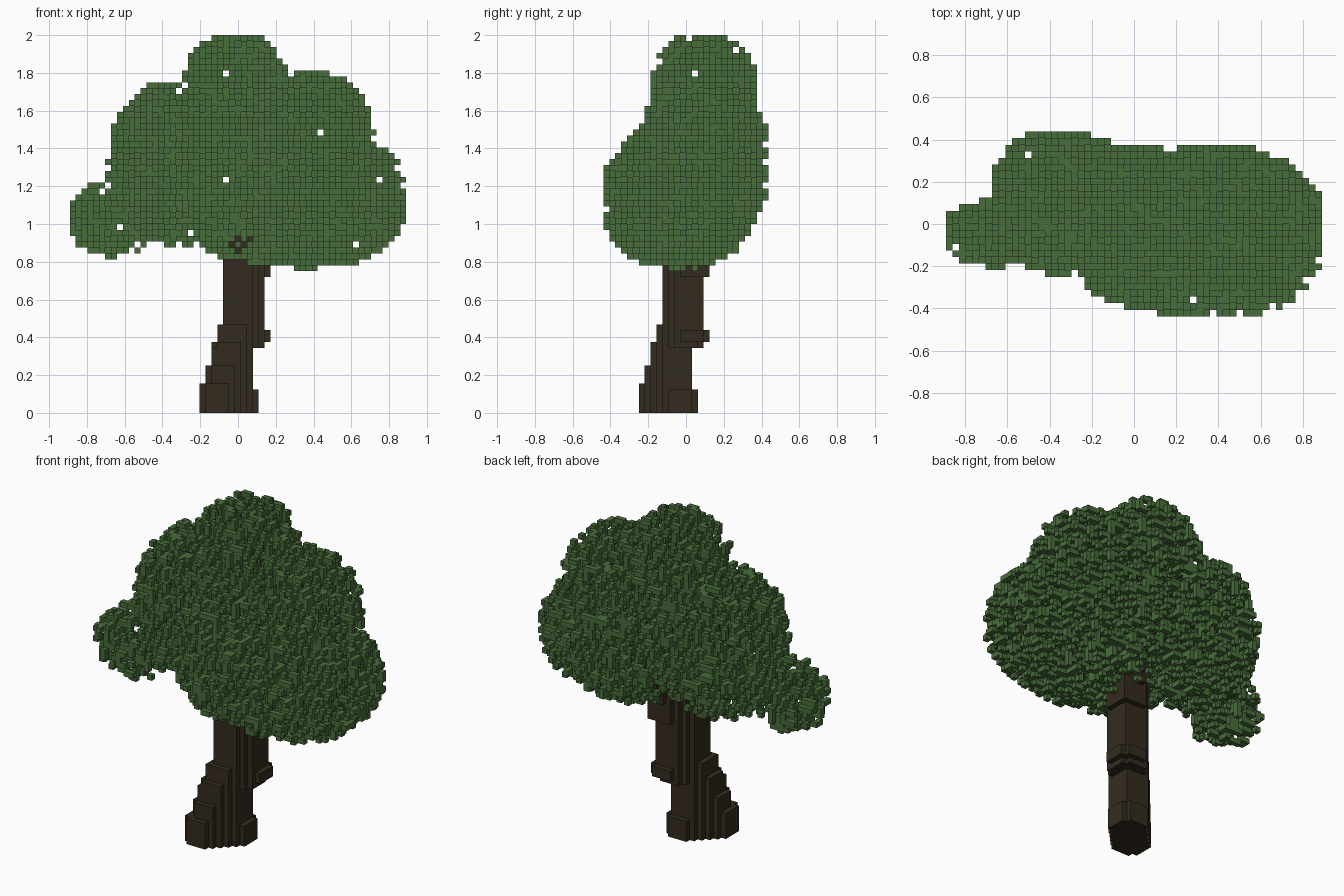
import bpy
import random

if "Cube" in bpy.data.objects:
    bpy.data.objects.remove(bpy.data.objects["Cube"])

random.seed(7)
H = 1 / 32  # voxel size
NX, NY, NZ = 57, 28, 64


def material(name, rgb):
    m = bpy.data.materials.new(name)
    m.diffuse_color = (*rgb, 1)
    m.use_nodes = True
    m.node_tree.nodes["Principled BSDF"].inputs["Base Color"].default_value = m.diffuse_color
    return m


def centre(c):
    return ((c[0] - (NX - 1) / 2) * H, (c[1] - (NY - 1) / 2) * H, (c[2] + 0.5) * H)


def cell(p):
    return (round(p[0] / H + (NX - 1) / 2), round(p[1] / H + (NY - 1) / 2), int(p[2] / H))


# Corner offsets of each cube side, keyed by outward direction
SIDES = {
    (1, 0, 0): ((1, 0, 0), (1, 1, 0), (1, 1, 1), (1, 0, 1)),
    (-1, 0, 0): ((0, 0, 0), (0, 0, 1), (0, 1, 1), (0, 1, 0)),
    (0, 1, 0): ((0, 1, 0), (0, 1, 1), (1, 1, 1), (1, 1, 0)),
    (0, -1, 0): ((0, 0, 0), (1, 0, 0), (1, 0, 1), (0, 0, 1)),
    (0, 0, 1): ((0, 0, 1), (1, 0, 1), (1, 1, 1), (0, 1, 1)),
    (0, 0, -1): ((0, 0, 0), (0, 1, 0), (1, 1, 0), (1, 0, 0)),
}


def voxel_object(name, cells, solid, mat):
    """Make cube faces wherever a cell borders empty space."""
    index, verts, faces = {}, [], []
    for c in sorted(cells):
        for d, corners in SIDES.items():
            if tuple(a + b for a, b in zip(c, d)) in solid:
                continue
            face = []
            for o in corners:
                k = tuple(a + b for a, b in zip(c, o))
                if k not in index:
                    index[k] = len(verts)
                    verts.append(((k[0] - NX / 2) * H, (k[1] - NY / 2) * H, k[2] * H))
                face.append(index[k])
            faces.append(face)
    mesh = bpy.data.meshes.new(name)
    mesh.from_pydata(verts, [], faces)
    mesh.materials.append(mat)
    bpy.context.collection.objects.link(bpy.data.objects.new(name, mesh))


# Trunk: stacked slabs (z from, z to, x min, x max, y min, y max),
# stretched along the diagonal it leans in and narrow across it
SLABS = [
    (0.00, 0.11, -0.20, 0.11, -0.25, 0.07),
    (0.11, 0.17, -0.20, 0.08, -0.25, 0.04),
    (0.17, 0.26, -0.17, 0.08, -0.22, 0.04),
    (0.26, 0.34, -0.14, 0.08, -0.19, 0.04),
    (0.34, 0.38, -0.14, 0.14, -0.18, 0.09),
    (0.38, 0.43, -0.12, 0.17, -0.16, 0.13),
    (0.43, 0.46, -0.12, 0.14, -0.16, 0.10),
    (0.46, 0.72, -0.08, 0.14, -0.13, 0.10),
    (0.72, 0.95, -0.08, 0.17, -0.13, 0.13),
]
trunk = set()
for i in range(NX):
    for j in range(NY):
        for k in range(NZ):
            x, y, z = centre((i, j, k))
            for z0, z1, x0, x1, y0, y1 in SLABS:
                if z0 <= z < z1 and x0 < x < x1 and y0 < y < y1:
                    u = (2 * x - x0 - x1) / (x1 - x0)
                    v = (2 * y - y0 - y1) / (y1 - y0)
                    if abs(x - y - 0.045) < 0.128 and abs(u + v) < 1.75:
                        trunk.add((i, j, k))

# Branches: one-voxel lines climbing into the leaves
branches = set()
for a, b in [((-0.05, -0.09, 0.80), (-0.19, -0.21, 1.06)),
             ((0.05, 0.10, 0.80), (0.06, 0.27, 1.15))]:
    for s in range(41):
        branches.add(cell([p + (q - p) * s / 40 for p, q in zip(a, b)]))
branches -= trunk

# Leaf clumps: centre and radii
CLUMPS = [
    ((0.37, -0.04, 1.13), (0.54, 0.41, 0.36)),   # right front
    ((-0.33, 0.11, 1.32), (0.35, 0.34, 0.43)),   # left back
    ((0.38, 0.07, 1.45), (0.33, 0.30, 0.36)),    # right upper
    ((-0.01, 0.09, 1.70), (0.28, 0.28, 0.31)),   # crown
    ((-0.67, -0.04, 1.03), (0.22, 0.17, 0.20)),  # low left
    ((0.04, -0.10, 1.16), (0.32, 0.29, 0.37)),   # front middle
    ((0.00, 0.07, 1.35), (0.40, 0.30, 0.40)),    # middle
]


def inside(p):
    return any(sum((abs(a - b) / (q + 0.01)) ** 2.2 for a, b, q in zip(p, c, r)) < 1
               for c, r in CLUMPS)


# Foliage: loosely scattered cubes filling the clumps
leaves = set()
for i in range(NX):
    for j in range(NY):
        for k in range(24, NZ):
            c = (i, j, k)
            if (c not in trunk and c not in branches and inside(centre(c))
                    and random.random() < 0.25):
                leaves.add(c)

bark = material("dark bark", (0.033, 0.024, 0.014))
green = material("leaf green", (0.064, 0.153, 0.043))
wood = trunk | branches
voxel_object("trunk", trunk, wood, bark)
voxel_object("branches", branches, wood, bark)
voxel_object("foliage", leaves, leaves, green)
